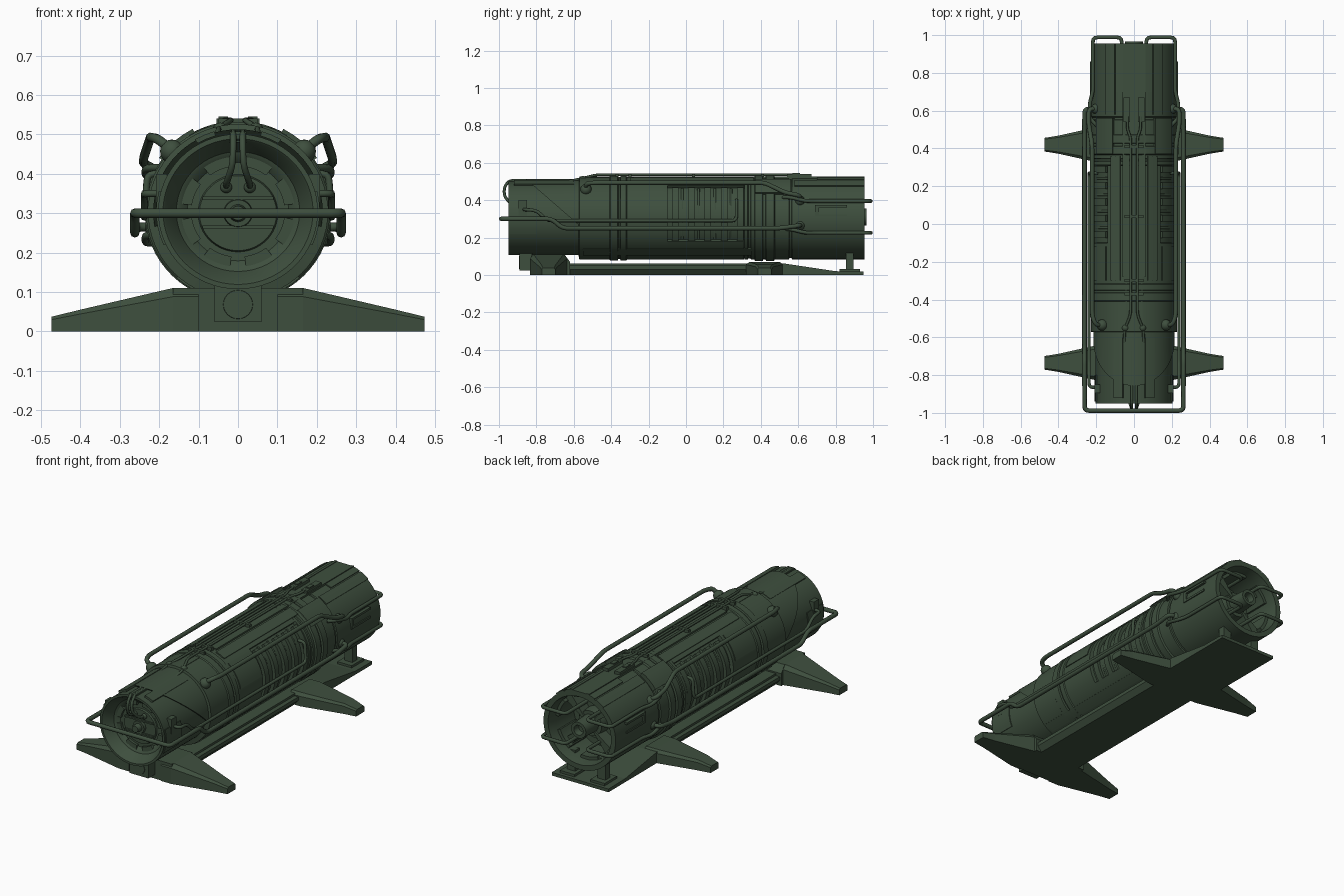
import bpy, bmesh, math
from mathutils import Vector

if "Cube" in bpy.data.objects:
    bpy.data.objects.remove(bpy.data.objects["Cube"])

ZC, SX = 0.304, 1.03
mat = bpy.data.materials.new("dark_green")
mat.diffuse_color = (0.048, 0.078, 0.048, 1)
mat.use_nodes = True
mat.node_tree.nodes["Principled BSDF"].inputs["Base Color"].default_value = mat.diffuse_color


def finish(name, bm, smooth=False):
    bmesh.ops.remove_doubles(bm, verts=bm.verts, dist=1e-5)
    bmesh.ops.recalc_face_normals(bm, faces=bm.faces)
    me = bpy.data.meshes.new(name)
    bm.to_mesh(me)
    bm.free()
    ob = bpy.data.objects.new(name, me)
    bpy.context.collection.objects.link(ob)
    me.materials.append(mat)
    if smooth:
        bpy.context.view_layer.objects.active = ob
        ob.select_set(True)
        bpy.ops.object.shade_smooth_by_angle(angle=math.radians(30))
        ob.select_set(False)
    return ob


def lathe(name, prof, n=64, cut=None, zc=ZC):
    """Turn (y, r) points about the long axis; optionally keep one side of a plane."""
    bm = bmesh.new()
    rings = [[bm.verts.new((SX * r * math.cos(2 * math.pi * i / n), y,
                            zc + r * math.sin(2 * math.pi * i / n))) for i in range(n)] for y, r in prof]
    for a, b in zip(rings, rings[1:]):
        for i in range(n):
            j = (i + 1) % n
            bm.faces.new((a[i], a[j], b[j], b[i]))
    bmesh.ops.remove_doubles(bm, verts=bm.verts, dist=1e-5)
    if cut:
        bmesh.ops.bisect_plane(bm, geom=bm.verts[:] + bm.edges[:] + bm.faces[:],
                               plane_co=cut[0], plane_no=cut[1], clear_inner=True)
        bmesh.ops.holes_fill(bm, edges=[e for e in bm.edges if e.is_boundary], sides=0)
    return finish(name, bm, True)


def arc_block(name, y0, y1, r0, r1, a0, a1, s=1):
    """Curved block on the hull, angles in degrees from +x upward."""
    n = max(1, int(abs(a1 - a0) / 6))
    bm = bmesh.new()
    rows = []
    for i in range(n + 1):
        a = math.radians(a0 + (a1 - a0) * i / n)
        rows.append([bm.verts.new((s * SX * r * math.cos(a), y, ZC + r * math.sin(a)))
                     for y, r in ((y0, r0), (y1, r0), (y1, r1), (y0, r1))])
    for p, q in zip(rows, rows[1:]):
        for k in range(4):
            m = (k + 1) % 4
            bm.faces.new((p[k], p[m], q[m], q[k]))
    bm.faces.new(rows[0])
    bm.faces.new(rows[-1])
    return finish(name, bm, True)


def prism(name, pts, axis, lo, hi):
    """Extrude a 2D outline along an axis (remaining axes in xyz order)."""
    bm = bmesh.new()
    ends = []
    for t in (lo, hi):
        ring = []
        for p in pts:
            c = list(p)
            c.insert(axis, t)
            ring.append(bm.verts.new(c))
        ends.append(ring)
        bm.faces.new(ring)
    for i in range(len(pts)):
        j = (i + 1) % len(pts)
        bm.faces.new((ends[0][i], ends[0][j], ends[1][j], ends[1][i]))
    return finish(name, bm)


def box(name, x, y, z):
    return prism(name, [(x[0], y[0]), (x[1], y[0]), (x[1], y[1]), (x[0], y[1])], 2, *z)


def pipe(name, pts, r=0.011, s=1, fillet=0.025):
    """Round tube along a path with rounded corners."""
    v = [Vector((s * p[0], p[1], p[2])) for p in pts]
    out = [v[0]]
    for a, b, c in zip(v, v[1:], v[2:]):
        f = min(fillet, (a - b).length * 0.45, (c - b).length * 0.45)
        p, q = b + (a - b).normalized() * f, b + (c - b).normalized() * f
        out += [p * (1 - t) ** 2 + b * 2 * t * (1 - t) + q * t * t for t in (0, .33, .67, 1)]
    out.append(v[-1])
    cu = bpy.data.curves.new(name, 'CURVE')
    cu.dimensions = '3D'
    cu.bevel_depth, cu.bevel_resolution, cu.use_fill_caps = r, 2, True
    sp = cu.splines.new('POLY')
    sp.points.add(len(out) - 1)
    for k, p in enumerate(out):
        sp.points[k].co = (*p, 1)
    ob = bpy.data.objects.new(name, cu)
    bpy.context.collection.objects.link(ob)
    cu.materials.append(mat)


def ball(name, co, r):
    bm = bmesh.new()
    bmesh.ops.create_uvsphere(bm, u_segments=16, v_segments=10, radius=r)
    bmesh.ops.translate(bm, vec=co, verts=bm.verts)
    finish(name, bm, True)


# Main hull with dished front, stepped bands and hollow rear
lathe("hull", [(-.87, 0), (-.87, .125), (-.885, .14), (-.89, .152), (-.945, .180), (-.95, .185), (-.95, .197),
               (-.575, .197), (-.57, .222), (-.41, .222), (-.405, .227), (-.365, .227), (-.362, .218),
               (-.352, .218), (-.35, .227), (-.32, .227), (-.315, .222), (-.10, .222), (-.098, .203),
               (.31, .203), (.312, .222), (.33, .222), (.333, .216), (.345, .216), (.348, .222), (.365, .222),
               (.37, .23), (.41, .23), (.413, .22), (.425, .22), (.428, .23), (.47, .23), (.475, .221),
               (.55, .221), (.553, .214), (.565, .214), (.568, .22), (.955, .22), (.955, .192),
               (.90, .182), (.74, .182), (.74, 0)])
# Upper cowl with slanted front edge
lathe("front_cowl", [(-.94, 0), (-.94, .209), (-.56, .209), (-.56, 0)],
      cut=((0, -.83, .49), (0, .2, .23)))
# Front hatch rings and hub
lathe("front_hatch", [(-.865, .10), (-.88, .095), (-.88, .036), (-.895, .034), (-.895, .022),
                      (-.925, .018), (-.925, 0)], zc=.3)
for i in range(8):
    arc_block("hatch_lug", -.885, -.865, .115, .145, i * 45 + 8, i * 45 + 37)
for z in (.265, .338):
    box("hatch_bar", (-.09, .09), (-.89, -.87), (z - .004, z + .004))
# Rear engine core
lathe("rear_core", [(.73, .12), (.80, .11), (.80, .075), (.86, .07), (.86, .05), (.965, .045),
                    (.965, .028), (.93, .022), (.93, 0)], zc=.31)
for i in range(4):
    arc_block("rear_strut", .74, .87, .04, .184, i * 90 + 37, i * 90 + 53)
for i in range(6):
    arc_block("rear_liner", .75, .90, .165, .184, i * 60 + 5, i * 60 + 40)

for s in (1, -1):
    # Side vents: covers above and below, ribs between
    arc_block("vent_top_cover", -.10, .31, .20, .222, 52, 90, s)
    arc_block("vent_bottom_cover", -.10, .31, .20, .222, -90, -34, s)
    for i in range(5):
        y = -.075 + i * .087
        arc_block("vent_rib", y, y + .035, .20, .22, -34, 48, s)
        pipe("vent_hose", [(.203 * math.cos(math.radians(a)), y + .055,
                            ZC + .209 * math.sin(math.radians(a))) for a in range(-32, 50, 10)], .007, s)
    # Raised hull panels
    arc_block("shoulder_panel", -.30, .36, .215, .229, 58, 72, s)
    arc_block("mid_panel", -.30, -.12, .215, .226, 12, 50, s)
    arc_block("rear_shoulder_panel", .58, .955, .21, .226, 50, 64, s)
    arc_block("rear_top_panel", .70, .955, .21, .226, 66, 78, s)
    arc_block("rear_collar", .37, .56, .215, .238, 35, 62, s)
    arc_block("front_collar", -.94, -.80, .19, .202, -25, 15, s)
    arc_block("front_top_panel", -.92, -.60, .20, .212, 60, 74, s)
    arc_block("lower_panel", -.55, .35, .215, .227, -62, -48, s)
    # Recessed side grip at the rear
    for z in (.318, .368):
        box("rear_grip_bar", (s * .20, s * .232), (.70, .86), (z - .006, z + .006))
    box("rear_grip_end", (s * .20, s * .232), (.69, .71), (.312, .374))
    box("front_latch", (s * .18, s * .208), (-.895, -.85), (.315, .40))

    # Low guard rail wrapping round the nose
    pipe("guard_rail", [(0, -.988, .30), (.262, -.988, .30), (.262, -.72, .30), (.262, -.66, .25),
                        (.262, .50, .25), (.262, .61, .265), (.19, .61, .265)], .012, s)
    ball("guard_rail_socket", (s * .212, .61, .265), .026)
    # Secondary side pipe
    pipe("side_pipe", [(.19, -.865, .35), (.238, -.865, .35), (.238, -.80, .345), (.238, -.74, .29),
                       (.238, .27, .29), (.23, .27, .40), (.19, .27, .40)], .009, s)
    # Upper grab rail
    pipe("grab_rail", [(.15, -.535, .445), (.205, -.535, .49), (.222, -.48, .493), (.222, .42, .493),
                       (.24, .53, .44), (.24, .61, .425), (.18, .61, .395)], .012, s)
    ball("grab_rail_socket", (s * .168, -.535, .457), .03)
    ball("grab_rail_rear_socket", (s * .203, .61, .397), .026)
    # Rear hose loops
    for z, x in ((.395, .065), (.225, .065)):
        pipe("rear_hose", [(.195, .52, z + .02), (.235, .56, z + .02), (.235, .64, z), (.218, .70, z), (.218, .988, z),
                           (x, .988, z), (x, .74, z)], .01, s)
    # Top conduits and nose hoses
    pipe("top_conduit", [(.05, -.68, .49), (.05, -.56, .515), (.018, -.48, .536), (.018, .46, .536),
                         (.035, .50, .536), (.035, .60, .536)], .007, s)
    ball("conduit_socket", (s * .045, -.55, .51), .02)
    pipe("nose_hose", [(.012, -.62, .505), (.012, -.945, .505), (.012, -.972, .47), (.014, -.972, .42),
                       (.03, -.93, .375), (.03, -.87, .365)], .008, s)
    ball("nose_hose_socket", (s * .03, -.885, .366), .015)
    box("top_coupling", (s * .02, s * .055), (.54, .67), (.51, .541))
    box("top_coupling_cap", (s * .026, s * .049), (.57, .61), (.53, .546))
    box("spine_rail", (s * .045, s * .06), (-.28, .955), (.50, .527))

    # Splayed legs, tapered toward the feet
    for y, zr, nm in ((-.735, .11, "front_leg"), (.42, .07, "rear_leg")):
        bm = bmesh.new()
        secs = []
        for x, w, zt in ((.10, .10, zr), (.165, .10, zr), (.40, .048, .055), (.474, .036, .037)):
            secs.append([bm.verts.new((s * x, y + dy, z)) for dy, z in
                         ((-w, 0), (w, 0), (w, zt * .8), (w * .8, zt), (-w * .8, zt), (-w, zt * .8))])
        for a, b in zip(secs, secs[1:]):
            for k in range(6):
                m = (k + 1) % 6
                bm.faces.new((a[k], a[m], b[m], b[k]))
        bm.faces.new(secs[0])
        bm.faces.new(secs[-1])
        finish(nm, bm)
    # Rear pedestals
    box("rear_post", (s * .07, s * .12), (.855, .895), (.01, .15))
    box("rear_post_foot", (s * .05, s * .14), (.82, .93), (.01, .032))
    # Sloped sled rails
    prism("base_side_rail", [(s * .11, 0), (s * .13, 0), (s * .155, .03), (s * .155, .05), (s * .11, .05)],
          1, -.64, .52)

# Spine strip and clamps
box("spine_strip", (-.045, .045), (-.56, .955), (.50, .524))
box("nose_spine", (-.022, .022), (-.945, -.60), (.48, .508))
for y in (-.37, -.30, .04, .41):
    box("conduit_clamp", (-.05, .05), (y - .008, y + .008), (.515, .541))
# Base sled: front block, narrow middle, broad tail plate
prism("base_front", [(-.83, 0), (-.62, 0), (-.62, .07), (-.65, .11), (-.83, .11)], 0, -.165, .165)
box("base_middle", (-.13, .13), (-.63, .50), (0, .062))
prism("base_tail", [(.40, 0), (.95, 0), (.95, .018), (.80, .02), (.52, .062), (.40, .062)], 0, -.178, .178)
# Front mounting block with round boss
box("front_mount", (-.06, .06), (-.89, -.82), (.024, .125))
lathe("front_mount_boss", [(-.893, 0), (-.893, .036), (-.885, .038), (-.885, 0)], 24, zc=.068)
